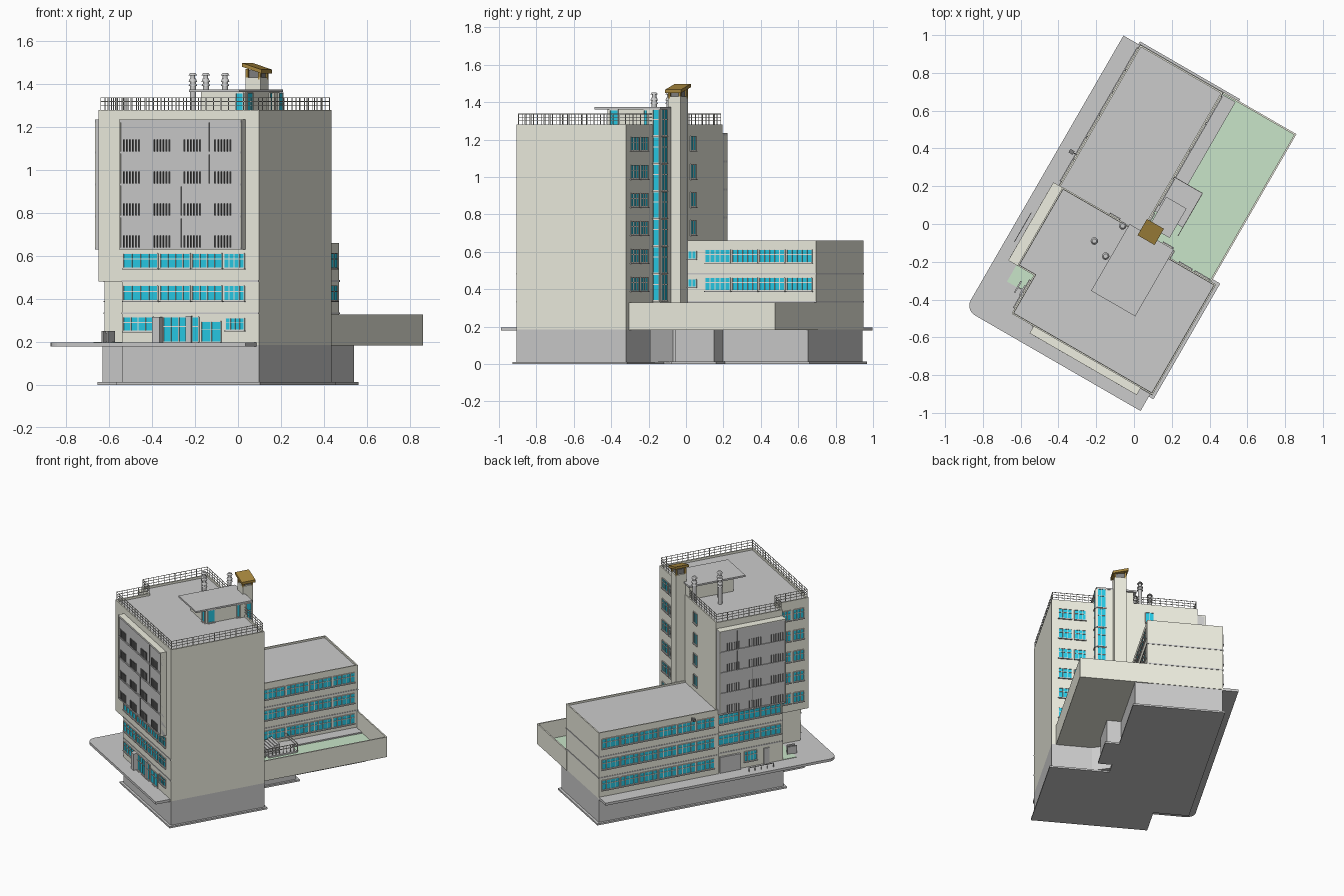
import bpy, bmesh, math
from mathutils import Matrix

if "Cube" in bpy.data.objects:
    bpy.data.objects.remove(bpy.data.objects["Cube"])

# The plan is drawn in local axes (u, v) and turned -30 degrees about z
ROT = Matrix.Rotation(math.radians(-30), 4, 'Z')
COL = {'beige': (.86, .86, .75), 'glass': (.02, .6, .8), 'green': (.58, .78, .58), 'brown': (.4, .25, .05),
       'dark': (.22, .22, .22), 'grey': (.62, .62, .62), 'frame': (.8, .8, .74)}
MATS = {}
for k, c in COL.items():
    MATS[k] = bpy.data.materials.new(k)
    MATS[k].diffuse_color = (*c, 1)


def finish(bm, name, cols):
    bmesh.ops.recalc_face_normals(bm, faces=bm.faces)
    bm.transform(ROT)
    me = bpy.data.meshes.new(name)
    bm.to_mesh(me)
    bm.free()
    for c in cols:
        me.materials.append(MATS[c])
    ob = bpy.data.objects.new(name, me)
    bpy.context.collection.objects.link(ob)
    return ob


def boxes(name, col, items, slope=0):
    bm = bmesh.new()
    for u0, u1, v0, v1, z0, z1 in items:
        m = Matrix.Translation(((u0+u1)/2, (v0+v1)/2, (z0+z1)/2)) @ Matrix.Diagonal((abs(u1-u0), abs(v1-v0), z1-z0, 1))
        bmesh.ops.create_cube(bm, size=1, matrix=m)
    for v in bm.verts:
        v.co.z -= slope * (v.co.x - .1)
    return finish(bm, name, [col])


def prism(name, col, poly, z0, z1, rim=0, drop=0, floor='grey'):
    bm = bmesh.new()
    f = bm.faces.new([bm.verts.new((u, v, z0)) for u, v in poly])
    r = bmesh.ops.extrude_face_region(bm, geom=[f])
    top = [g for g in r['geom'] if isinstance(g, bmesh.types.BMFace)][0]
    for v in top.verts:
        v.co.z = z1
    bmesh.ops.recalc_face_normals(bm, faces=bm.faces)
    if rim:
        # parapet: inset the top, then push the roof down
        bmesh.ops.inset_region(bm, faces=[top], thickness=rim)
        r = bmesh.ops.extrude_face_region(bm, geom=[top])
        new = [g for g in r['geom'] if isinstance(g, bmesh.types.BMFace)][0]
        for v in new.verts:
            v.co.z -= drop
        new.material_index = 1
        if top.is_valid:
            bmesh.ops.delete(bm, geom=[top], context='FACES_ONLY')
    return finish(bm, name, [col, floor])


def on(face, pos, a0, a1, d0, d1, z0, z1):
    """Box on a wall: a along the wall, d outward from it."""
    s = 1 if face[1] == '+' else -1
    d = sorted((pos + s*d0, pos + s*d1))
    return (*d, a0, a1, z0, z1) if face[0] == 'u' else (a0, a1, *d, z0, z1)


def rect(u0, u1, v0, v1):
    return [(u0, v0), (u1, v0), (u1, v1), (u0, v1)]


glass, frames, sills = [], [], []


def window(face, pos, a0, a1, z0, z1, panes=4, bar=True):
    glass.append(on(face, pos, a0, a1, -.004, .002, z0, z1))
    t = .004
    for i in range(panes + 1):
        a = a0 + (a1-a0)*i/panes
        frames.append(on(face, pos, a-t/2, a+t/2, 0, .006, z0, z1))
    for z in [z0, z1] + ([z0 + (z1-z0)*.62] if bar else []):
        frames.append(on(face, pos, a0, a1, 0, .006, z-t/2, z+t/2))
    sills.append(on(face, pos, a0-.004, a1+.004, 0, .01, z0-.007, z0-.002))


# Base, footing plates and pavement slab
base_t = [(-.2, -.735), (.537, -.735), (.537, -.06), (.27, -.06), (.14, 0), (.14, .07), (.235, .07), (.235, .31),
          (.14, .31), (.14, .835), (-.44, .835), (-.44, -.5), (-.2, -.5)]
prism('base_walls', 'grey', base_t, .01, .185)
boxes('footing', 'grey', [(-.22, .553, -.752, -.045, 0, .012), (-.456, .156, -.517, .853, 0, .0121),
                          (.1, .25, .055, .33, 0, .0122)])
arc = [(-.487 + .06*math.cos(a), -.78 + .06*math.sin(a)) for a in [math.pi*(1 + i/12) for i in range(7)]]
prism('pavement', 'grey', arc + [(.525, -.84), (.525, -.7), (-.3, -.4), (-.43, .836), (-.547, .836)], .178, .196)
boxes('pavement_planting', 'green', [(-.43, -.2, -.6, -.5, .19, .199)])

# Tower: stepped-in lower floors, wider upper floors with parapet roof
low = [(-.2, -.735), (.537, -.735), (.537, -.06), (.25, -.06), (.25, -.012), (-.43, -.02), (-.43, -.5), (-.2, -.5)]
up = [(-.324, -.735), (.537, -.735), (.537, -.06), (.25, -.06), (.25, -.02), (-.425, -.02), (-.425, -.5), (-.324, -.5)]
prism('tower_lower', 'beige', low, .185, .48)
prism('tower_upper', 'beige', up, .48, 1.28, .014, .015)

# Wing and garden terrace
prism('wing', 'beige', rect(-.445, .06, -.03, .838), .185, .66, .012, .012)
prism('terrace', 'beige', rect(.046, .507, -.074, .842), .183, .328, .013, .125, 'green')
boxes('terrace_path', 'grey', [(.06, .143, .3, .828, .2, .212), (.06, .235, .113, .32, .2, .214)])
boxes('terrace_steps', 'grey', [(.075, .2, .03+i*.018, .048+i*.018, .2, .218+i*.006) for i in range(10)])
rail = [(.06, .235, .32, .324, z, z+.004) for z in (.245, .265)]
rail += [(.231, .235, .06, .32, z, z+.004) for z in (.245, .265)]
rail += [(.231, .235, .06+i*.026, .064+i*.026, .21, .268) for i in range(11)]
boxes('terrace_railing', 'frame', rail)

# Horizontal bands round the lower floors
bands = []
for z in (.333, .483):
    bands += [on('u-', -.445, -.02, .838, 0, .003, z-.004, z+.004), on('u+', .06, 0, .838, 0, .003, z-.004, z+.004),
              on('v+', .838, -.448, .063, 0, .003, z-.004, z+.004), on('v-', -.735, -.2, .537, 0, .003, z-.004, z+.004),
              on('u-', -.43, -.5, -.02, 0, .003, z-.004, z+.004)]
boxes('wall_bands', 'grey', bands)

# Windows of the lower rows
for z in (.393, .543):
    for a0, a1 in ((-.19, -.005), (.01, .17), (.182, .34), (.352, .46)):
        window('v-', -.735, a0, a1, z, z+.068)
    for i in range(3):
        window('u-', -.43, -.485+i*.155, -.34+i*.155, z, z+.068)
for z in (.245, .393, .543):
    for i in range(6):
        window('u-', -.445, .005+i*.137, .13+i*.137, z, z+.068)
    for i in range(4):
        window('u+', .06, .155+i*.168, .31+i*.168, z, z+.068, 5)
    window('u+', .06, .05, .1, z+.02, z+.06, 2, False)

# Ground floor: shopfront doors, side entrance
window('v-', -.735, -.19, -.03, .25, .315)
window('v-', -.735, .025, .15, .2, .315, 3)
window('v-', -.735, .18, .215, .2, .315, 1)
window('v-', -.735, .23, .335, .2, .295, 2)
window('v-', -.735, .36, .46, .255, .31)
window('u-', -.43, -.31, -.22, .24, .31)
boxes('entrance_panels', 'grey', [on('u-', -.43, -.19, -.04, 0, .015, .196, .31), on('u-', -.43, -.4, -.36, 0, .008, .196, .31),
                                  on('v-', -.735, -.02, .02, 0, .03, .196, .315), on('v-', -.735, .15, .18, 0, .012, .196, .32)])

# Upper windows by floor
for i in range(6):
    z = .392 + i*.15
    window('v+', -.06, .31, .385, z, z+.07, 3)
    window('v+', -.06, .405, .49, z, z+.07, 3)
    if i > 0:
        window('u-', -.324, -.7, -.625, z, z+.07, 3)
        window('u-', -.324, -.605, -.535, z, z+.07, 3)
    if i > 1:
        window('v+', -.02, -.135, -.08, z, z+.075, 2, False)
# Glazed stairwell running up the back corner
boxes('stairwell', 'beige', [(.13, .25, -.1, -.012, .2, 1.36)])
for i in range(7):
    z = .34 + i*.147
    window('v+', -.012, .185, .242, z, z+.137, 2)
    window('u+', .25, -.057, -.02, z, z+.137, 1)

# Projecting balcony blocks on two sides
panel, slabs, bars, caps = [], [], [], []


def balcony(face, pos, a0, a1, dep, groups):
    panel.append(on(face, pos, a0, a1, -.01, dep-.006, .63, 1.228))
    for i in range(5):
        slabs.append(on(face, pos, a0, a1, 0, dep, .63+i*.149-.004*(i == 4), .64+i*.149-.004*(i == 4)))
    for a in (a0, a1-.006):
        caps.append(on(face, pos, a, a+.006, -.01, dep, .63, 1.235))
    caps.append(on(face, pos, a0, a1, -.01, dep, 1.225, 1.236))
    w = (a1-a0)/groups
    for i in range(4):
        for g in range(groups):
            for k in range(6):
                a = a0 + .02 + g*w + k*.0165
                bars.append(on(face, pos, a, a+.004, dep-.008, dep+.001, .64+i*.149, .695+i*.149))
        am = a0 + (a1-a0)*(.5 if i < 2 else .73)
        bars.append(on(face, pos, am, am+.003, dep-.008, dep-.003, .64+i*.149, .775+i*.149))


balcony('v-', -.735, -.19, .465, .042, 4)
balcony('u-', -.425, -.5, -.022, .055, 3)
boxes('balcony_fronts', 'grey', panel)
boxes('balcony_slabs', 'grey', slabs)
boxes('balcony_bars', 'dark', bars)
boxes('balcony_surrounds', 'beige', caps)

# Penthouse with oversailing roof slab
boxes('penthouse', 'beige', [(0, .238, -.345, -.025, 1.26, 1.362)])
boxes('penthouse_roof', 'grey', [(-.02, .25, -.42, -.012, 1.362, 1.374)])
window('v-', -.345, .19, .23, 1.27, 1.358, 1, False)
window('u+', .238, -.33, -.28, 1.27, 1.358, 1, False)
window('u+', .238, -.12, -.07, 1.27, 1.358, 1, False)

boxes('window_glass', 'glass', glass)
boxes('window_frames', 'frame', frames)
boxes('window_sills', 'grey', sills)

# Large chimney with sloping brown cowl
boxes('chimney', 'beige', [(.058, .138, -.03, .045, .2, 1.43)])
boxes('chimney_cowl_posts', 'brown', [(u, u+.012, v, v+.012, 1.42, 1.47) for u in (.058, .126) for v in (-.03, .033)])
boxes('chimney_cowl_core', 'dark', [(.068, .128, -.02, .035, 1.42, 1.465)])
boxes('chimney_cowl', 'brown', [(.046, .15, -.042, .057, 1.464, 1.482)], .3)

# Three vent stacks with ringed tops
bm = bmesh.new()
for x, y in ((-.21, -.09), (-.15, -.17), (-.06, -.01)):
    p = ROT.inverted() @ Matrix.Translation((x, y, 0))
    for z0, z1, r0, r1 in ((1.26, 1.41, .014, .014), (1.39, 1.4, .02, .016), (1.41, 1.425, .02, .014),
                           (1.425, 1.44, .011, .011), (1.44, 1.452, .02, .012)):
        bmesh.ops.create_cone(bm, cap_ends=True, segments=12, radius1=r0, radius2=r1, depth=z1-z0,
                              matrix=p @ Matrix.Translation((0, 0, (z0+z1)/2)))
finish(bm, 'vent_stacks', ['grey'])

# Roof railing following the tower outline
path = [(.05, -.027), (-.418, -.027), (-.418, -.493), (-.317, -.493), (-.317, -.728), (.53, -.728), (.53, -.067), (.25, -.067)]
rails, t = [], .0015
for (a, b), (c, d) in zip(path, path[1:]):
    rails += [(min(a, c)-t, max(a, c)+t, min(b, d)-t, max(b, d)+t, z, z+.003) for z in (1.298, 1.317, 1.335)]
    n = max(1, round((abs(c-a)+abs(d-b))/.04))
    for i in range(n):
        u, v = a+(c-a)*i/n, b+(d-b)*i/n
        rails.append((u-t, u+t, v-t, v+t, 1.27, 1.337))
boxes('roof_railing', 'frame', rails)

# Small street fittings: cycle rack, gate, wall lamp
boxes('cycle_rack', 'grey', [(-.503, -.499, -.4, -.22, .222, .226)] +
      [(-.503, -.499, -.4+i*.044, -.396+i*.044, .19, .224) for i in range(5)])
boxes('gate', 'grey', [(-.37, -.362, -.63, -.56, .196, .25), (-.34, -.332, -.63, -.57, .196, .25),
                       (-.37, -.332, -.6, -.594, .24, .25)])
boxes('wall_lamp', 'dark', [(-.48, -.44, .163, .168, .635, .64), (-.49, -.465, .155, .176, .628, .645)])

for m in bpy.data.materials:
    if m.users and not m.is_grease_pencil:
        m.use_nodes = True
        m.node_tree.nodes["Principled BSDF"].inputs["Base Color"].default_value = m.diffuse_color
